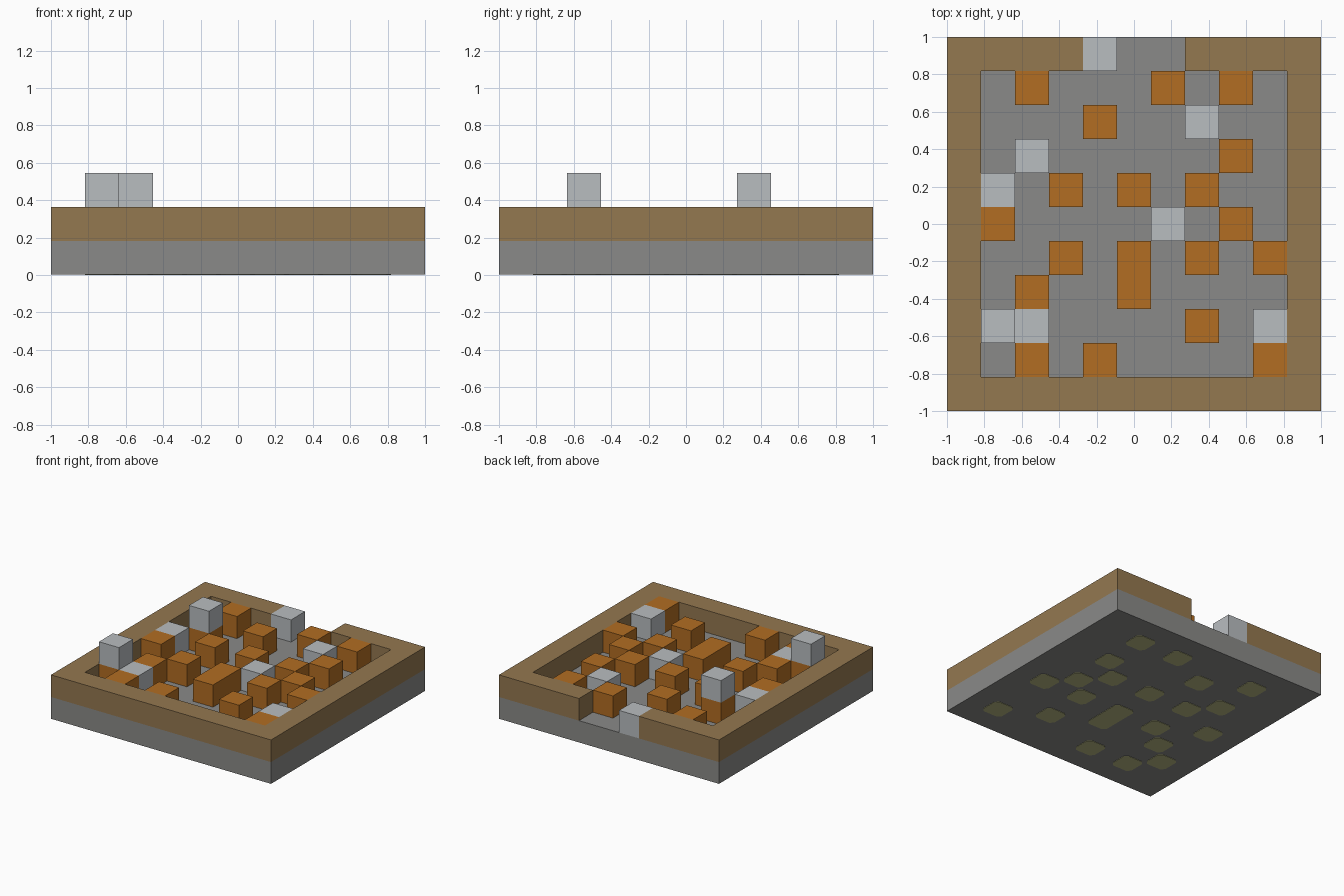
import bpy
import bmesh

cube = bpy.data.objects.get("Cube")
if cube:
    bpy.data.objects.remove(cube, do_unlink=True)

CELL = 2 / 11          # the model sits on an 11 x 11 grid of cells
SKIN = 0.003           # thickness of the patches under the floor


def material(name, rgb):
    """Flat material from 8-bit display values."""
    color = [((c / 255 + 0.055) / 1.055) ** 2.4 for c in rgb] + [1]
    mat = bpy.data.materials.new(name)
    mat.use_nodes = True
    mat.diffuse_color = color
    bsdf = mat.node_tree.nodes["Principled BSDF"]
    bsdf.inputs["Base Color"].default_value = color
    bsdf.inputs["Roughness"].default_value = 0.9
    return mat


def prisms(name, outlines, z0, z1, mat):
    """One object made of flat outlines raised from z0 to z1."""
    bm = bmesh.new()
    for outline in outlines:
        face = bm.faces.new([bm.verts.new((x, y, z0)) for x, y in outline])
        top = bmesh.ops.extrude_face_region(bm, geom=[face])["geom"]
        verts = [v for v in top if isinstance(v, bmesh.types.BMVert)]
        bmesh.ops.translate(bm, verts=verts, vec=(0, 0, z1 - z0))
    bmesh.ops.recalc_face_normals(bm, faces=bm.faces)
    mesh = bpy.data.meshes.new(name)
    bm.to_mesh(mesh)
    bm.free()
    mesh.materials.append(mat)
    obj = bpy.data.objects.new(name, mesh)
    bpy.context.collection.objects.link(obj)
    return obj


def grid(points):
    """Grid corner numbers to positions."""
    return [(i * CELL - 1, j * CELL - 1) for i, j in points]


def cell(col, row, rows=1):
    """Square outline of a cell, or of several stacked along y."""
    return grid([(col, row), (col + 1, row), (col + 1, row + rows), (col, row + rows)])


def clipped(outline, cut=0.028):
    """Rectangle outline with its corners cut off."""
    (x0, y0), (x1, y1) = outline[0], outline[2]
    return [(x0 + cut, y0), (x1 - cut, y0), (x1, y0 + cut), (x1, y1 - cut),
            (x1 - cut, y1), (x0 + cut, y1), (x0, y1 - cut), (x0, y0 + cut)]


stone = material("grey stone", (138, 138, 136))
earth = material("tan earth", (148, 120, 80))
orange = material("burnt orange", (178, 109, 34))
silver = material("pale silver", (185, 189, 192))
olive = material("pale olive", (184, 184, 132))

# Floor slab
prisms("floor", [grid([(0, 0), (11, 0), (11, 11), (0, 11)])], SKIN, CELL, stone)

# Perimeter wall with an opening at the back
prisms("wall", [grid([(0, 0), (11, 0), (11, 11), (7, 11), (7, 10), (10, 10),
                      (10, 1), (1, 1), (1, 10), (4, 10), (4, 11), (0, 11)])],
       CELL, 2 * CELL, earth)

# Orange blocks: columns occupied in each row, front to back
rows = {1: (2, 4, 9), 2: (1, 7), 3: (2,), 4: (3, 7, 9), 5: (1, 8),
        6: (3, 5, 7), 7: (2, 8), 8: (4,), 9: (2, 6, 8)}
blocks = [cell(col, row) for row, cols in rows.items() for col in cols]
blocks.append(cell(5, 3, rows=2))
prisms("orange_blocks", blocks, CELL, 2 * CELL, orange)

# Matching patches on the underside
prisms("underside_patches", [clipped(b) for b in blocks], 0, SKIN, olive)

# Silver blocks on the floor, and two stacked on orange blocks
low = [(2, 2), (9, 2), (6, 5), (1, 6), (7, 8), (4, 10)]
prisms("silver_blocks", [cell(*c) for c in low], CELL, 2 * CELL, silver)
prisms("stacked_silver_blocks", [cell(1, 2), cell(2, 7)], 2 * CELL, 3 * CELL, silver)
